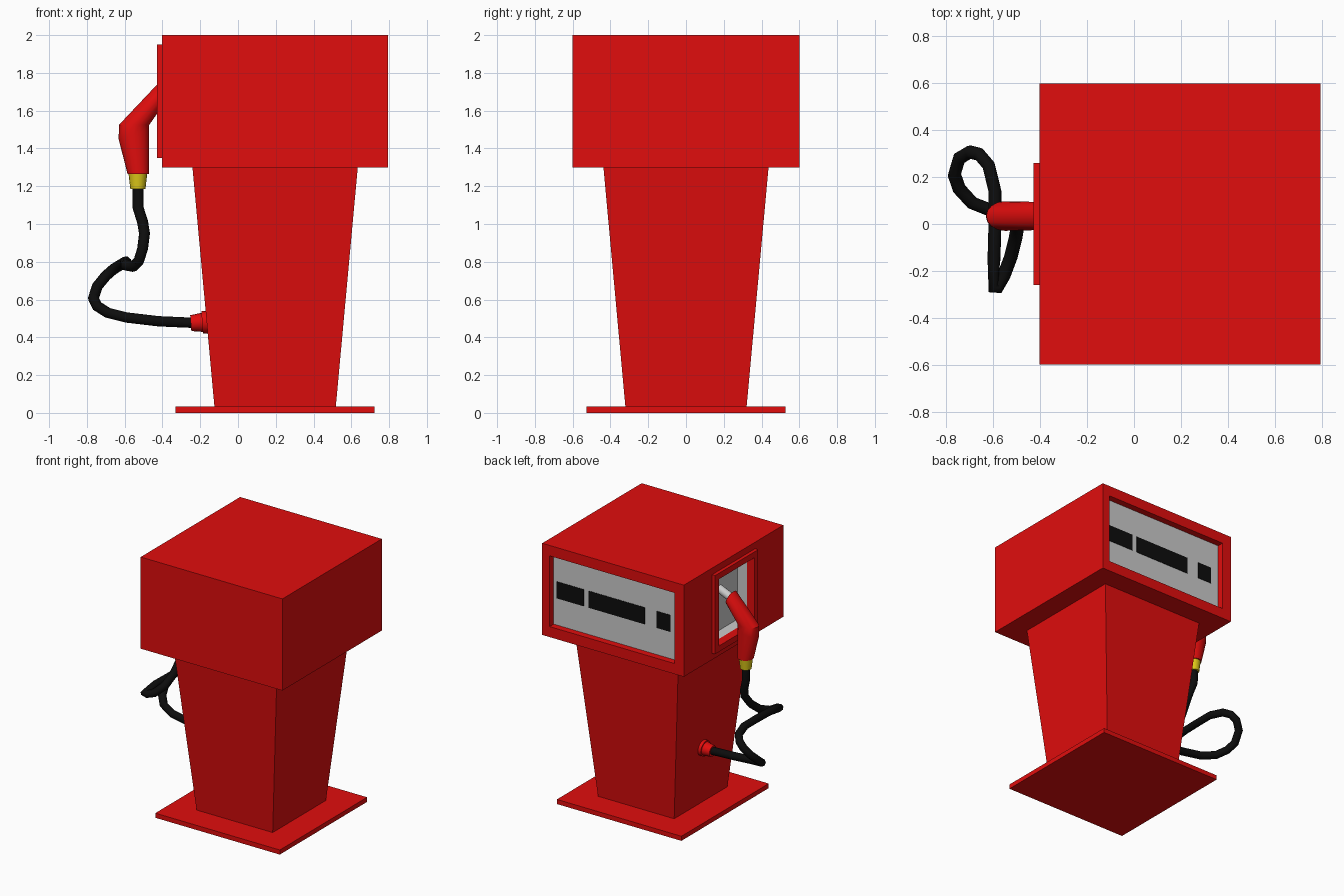
import bpy, bmesh
from math import cos, sin, tau, radians
from mathutils import Vector, Matrix

if "Cube" in bpy.data.objects:
    bpy.data.objects.remove(bpy.data.objects["Cube"])


def material(name, rgb):
    m = bpy.data.materials.new(name)
    m.diffuse_color = (*rgb, 1)
    m.use_nodes = True
    m.node_tree.nodes["Principled BSDF"].inputs["Base Color"].default_value = m.diffuse_color
    return m


RED = material("red_paint", (0.75, 0.004, 0.004))
BLACK = material("black_rubber", (0.004, 0.004, 0.004))
YELLOW = material("yellow_plastic", (0.75, 0.6, 0.01))


def finish(name, bm, mat=None, smooth=False):
    bmesh.ops.recalc_face_normals(bm, faces=bm.faces)
    me = bpy.data.meshes.new(name)
    bm.to_mesh(me)
    bm.free()
    ob = bpy.data.objects.new(name, me)
    bpy.context.collection.objects.link(ob)
    if mat:
        me.materials.append(mat)
    if smooth:
        bpy.ops.object.select_all(action='DESELECT')
        ob.select_set(True)
        bpy.context.view_layer.objects.active = ob
        bpy.ops.object.shade_smooth_by_angle(angle=radians(35))
    return ob


def box(name, lo, hi, mat=None, bottom_scale=1.0):
    lo, hi = Vector(lo), Vector(hi)
    mid, size = (lo + hi) / 2, hi - lo
    bm = bmesh.new()
    bmesh.ops.create_cube(bm, size=1)
    for v in bm.verts:
        if v.co.z < 0:
            v.co.x *= bottom_scale
            v.co.y *= bottom_scale
        v.co = mid + v.co * size
    return finish(name, bm, mat)


def tube(name, a, b, r1, r2, mat=None, sides=16):
    a, b = Vector(a), Vector(b)
    d = b - a
    turn = Matrix.Translation((a + b) / 2) @ d.to_track_quat('Z', 'Y').to_matrix().to_4x4()
    bm = bmesh.new()
    bmesh.ops.create_cone(bm, cap_ends=True, segments=sides, radius1=r1,
                          radius2=r2, depth=d.length, matrix=turn)
    return finish(name, bm, mat, smooth=True)


def cut(ob, cutter):
    mod = ob.modifiers.new("cut", 'BOOLEAN')
    mod.operation = 'DIFFERENCE'
    mod.solver = 'EXACT'
    mod.object = cutter
    bpy.context.view_layer.objects.active = ob
    bpy.ops.object.modifier_apply(modifier=mod.name)


# Base plate, tapered pedestal, head and holster frame
box("base_plate", (-0.33, -0.527, 0), (0.722, 0.527, 0.035), RED)
box("pedestal", (-0.242, -0.438, 0.03), (0.635, 0.438, 1.31), RED, 0.732)
head = box("head", (-0.402, -0.6, 1.3), (0.795, 0.6, 2.0), RED)
frame = box("holster_frame", (-0.428, -0.26, 1.35), (-0.4, 0.26, 1.95), RED)

# Openings for the display and the nozzle holster
display_cut = box("display_cutter", (-0.325, 0.53, 1.38), (0.733, 0.8, 1.92))
holster_cut = box("holster_cutter", (-0.6, -0.216, 1.395), (-0.27, 0.216, 1.905))
cut(head, display_cut)
cut(head, holster_cut)
cut(frame, holster_cut)
for c in (display_cut, holster_cut):
    bpy.data.objects.remove(c)

# Display panel with three dark windows
box("display_panel", (-0.325, 0.525, 1.38), (0.733, 0.55, 1.92))
for i, (x0, x1) in enumerate([(0.478, 0.705), (-0.037, 0.436), (-0.256, -0.138)]):
    box(f"display_window_{i + 1}", (x0, 0.54, 1.585), (x1, 0.553, 1.713), BLACK)

# Grey tray lining the holster, open towards -x
tray = box("holster_tray", (-0.365, -0.213, 1.398), (-0.286, 0.213, 1.902))
bm = bmesh.new()
bm.from_mesh(tray.data)
bmesh.ops.delete(bm, geom=[f for f in bm.faces if f.normal.x < -0.9], context='FACES_ONLY')
bmesh.ops.reverse_faces(bm, faces=bm.faces)
bm.to_mesh(tray.data)
bm.free()

# Nozzle handle lofted through oval sections given as outer and inner xz points
NY, SIDES = 0.034, 16
sections = [((-0.585, 1.265), (-0.47, 1.265), 0.058),
            ((-0.632, 1.45), (-0.47, 1.50), 0.063),
            ((-0.63, 1.525), (-0.47, 1.525), 0.063),
            ((-0.425, 1.742), (-0.385, 1.645), 0.06)]
bm = bmesh.new()
rings = []
for (ax, az), (bx, bz), half in sections:
    ring = []
    for i in range(SIDES):
        c, s = cos(tau * i / SIDES) / 2, sin(tau * i / SIDES)
        ring.append(bm.verts.new(((ax + bx) / 2 + c * (bx - ax), NY + s * half,
                                  (az + bz) / 2 + c * (bz - az))))
    rings.append(ring)
for r, q in zip(rings, rings[1:]):
    for i in range(SIDES):
        j = (i + 1) % SIDES
        bm.faces.new((r[i], r[j], q[j], q[i]))
bm.faces.new(rings[0])
bm.faces.new(rings[-1])
finish("nozzle_handle", bm, RED, smooth=True)
tube("nozzle_spout", (-0.43, NY, 1.68), (-0.3, NY, 1.735), 0.03, 0.03)
tube("nozzle_collar", (-0.53, NY, 1.185), (-0.53, NY, 1.27), 0.04, 0.05, YELLOW)

# Hose connector on the pedestal
tube("connector_flange", (-0.15, NY, 0.482), (-0.19, NY, 0.479), 0.06, 0.06, RED)
tube("connector_sleeve", (-0.18, NY, 0.48), (-0.25, NY, 0.475), 0.052, 0.042, RED)

# Hose looping from collar to connector
path = [(-0.53, 0.034, 1.2), (-0.53, 0.034, 1.09), (-0.505, 0.02, 1.01),
        (-0.495, 0.0, 0.95), (-0.505, -0.06, 0.87), (-0.525, -0.14, 0.805),
        (-0.555, -0.22, 0.775), (-0.58, -0.27, 0.78), (-0.6, -0.27, 0.785),
        (-0.597, -0.15, 0.80), (-0.593, 0.0, 0.80), (-0.593, 0.14, 0.80),
        (-0.62, 0.25, 0.785), (-0.66, 0.297, 0.76), (-0.70, 0.307, 0.725),
        (-0.745, 0.28, 0.67), (-0.766, 0.21, 0.605), (-0.745, 0.15, 0.565),
        (-0.69, 0.09, 0.53), (-0.59, 0.05, 0.505), (-0.42, 0.034, 0.485),
        (-0.24, 0.034, 0.477)]
curve = bpy.data.curves.new("hose", 'CURVE')
curve.dimensions = '3D'
curve.bevel_depth = 0.029
curve.bevel_resolution = 2
curve.use_fill_caps = True
spline = curve.splines.new('POLY')
spline.points.add(len(path) - 1)
for p, co in zip(spline.points, path):
    p.co = (*co, 1)
curve.materials.append(BLACK)
bpy.context.collection.objects.link(bpy.data.objects.new("hose", curve))
